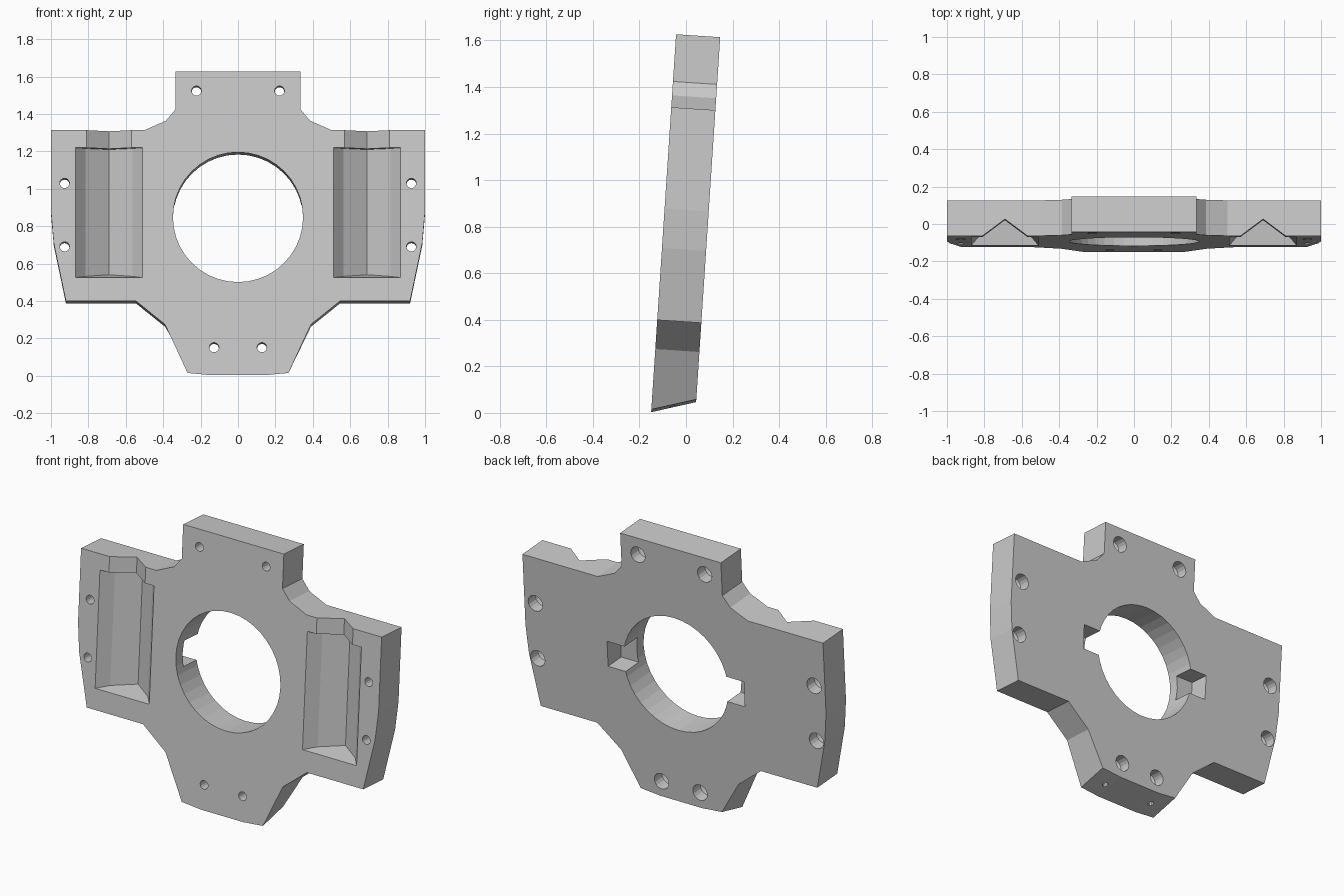
import bpy, bmesh, math
from mathutils import Matrix

if "Cube" in bpy.data.objects:
    bpy.data.objects.remove(bpy.data.objects["Cube"], do_unlink=True)

THICK = 0.19
TILT = math.atan(0.066)
HOLE_Z = 0.85

grey = bpy.data.materials.new("light_grey")
grey.use_nodes = True
colour = (0.6, 0.6, 0.6, 1)
grey.diffuse_color = colour
grey.node_tree.nodes["Principled BSDF"].inputs["Base Color"].default_value = colour


def loft(name, rings):
    """Closed solid through matching rings of 3D points."""
    bm = bmesh.new()
    loops = [[bm.verts.new(p) for p in ring] for ring in rings]
    n = len(loops[0])
    for a, b in zip(loops, loops[1:]):
        for i in range(n):
            j = (i + 1) % n
            bm.faces.new((a[i], a[j], b[j], b[i]))
    bm.faces.new(loops[0])
    bm.faces.new(loops[-1])
    bmesh.ops.recalc_face_normals(bm, faces=bm.faces)
    mesh = bpy.data.meshes.new(name)
    bm.to_mesh(mesh)
    bm.free()
    mesh.materials.append(grey)
    obj = bpy.data.objects.new(name, mesh)
    bpy.context.scene.collection.objects.link(obj)
    return obj


def turned(name, x, z, steps, sides):
    """Round cutter along the depth axis; steps are (depth, radius)."""
    angles = [2 * math.pi * i / sides for i in range(sides)]
    return loft(name, [[(x + r * math.cos(a), y, z + r * math.sin(a)) for a in angles]
                       for y, r in steps])


def cut(cutter):
    """Subtract a cutter from the plate, then discard it."""
    mod = plate.modifiers.new("cut", "BOOLEAN")
    mod.operation = "DIFFERENCE"
    mod.solver = "EXACT"
    mod.object = cutter
    bpy.context.view_layer.update()
    dg = bpy.context.evaluated_depsgraph_get()
    mesh = bpy.data.meshes.new_from_object(plate.evaluated_get(dg))
    plate.modifiers.clear()
    plate.data = mesh
    bpy.data.objects.remove(cutter, do_unlink=True)


# Plate outline, half of it, from bottom to top; the bottom edge is bevelled at the back
bottom = [(0.14, 0.003), (0.27, 0.015)]
sides = [(0.39, 0.275), (0.545, 0.40), (0.92, 0.40), (0.985, 0.71), (1.0, 0.88),
         (1.0, 1.316), (0.50, 1.316), (0.385, 1.367), (0.335, 1.427), (0.335, 1.63)]


def outline(y, lift):
    half = [(x, z + lift) for x, z in bottom] + sides
    full = half + [(-x, z) for x, z in reversed(half)]
    return [(x, y, z) for x, z in full]


plate = loft("mounting_plate", [outline(0, 0), outline(THICK, 0.056)])

# Central bore
cut(turned("bore_cutter", 0, HOLE_Z, [(-0.1, 0.348), (THICK + 0.1, 0.348)], 40))

# Stepped groove: wide pocket below and narrow V slot through the top edge
pocket = [(-0.195, -0.02), (-0.18, 0), (-0.125, 0.065), (0, 0.15),
          (0.125, 0.065), (0.18, 0), (0.195, -0.02)]
slot = [(-0.147, -0.02), (0, 0.09), (0.147, -0.02)]

for s in (-1, 1):
    cx = 0.69 * s
    cut(loft("pocket_cutter", [[(cx + x, d, 0.526 + 0.17 * d) for x, d in pocket],
                               [(cx + x, d, 1.222) for x, d in pocket]]))
    cut(loft("slot_cutter", [[(cx + x, d, z) for x, d in slot] for z in (1.15, 1.4)]))

    # Key notch beside the bore, open at the back
    rect = [(0.30, -0.077), (0.455, -0.077), (0.455, 0.077), (0.30, 0.077)]
    cut(loft("notch_cutter", [[(s * x, y, HOLE_Z + z) for x, z in rect]
                              for y in (0.065, THICK + 0.1)]))

    # Counterbored bolt holes
    for x, z in ((0.222, 1.527), (0.927, 1.032), (0.927, 0.692), (0.128, 0.152)):
        cut(turned("bolt_cutter", s * x, z, [(-0.1, 0.026), (0.11, 0.026),
                                             (0.12, 0.048), (THICK + 0.1, 0.048)], 16))

    # Small blind holes in the bottom edge
    angles = [math.pi * i / 5 for i in range(10)]
    cut(loft("pin_cutter", [[(s * 0.17 + 0.017 * math.cos(a), 0.095 + 0.017 * math.sin(a), z)
                             for a in angles] for z in (-0.1, 0.10)]))

# Lean the plate slightly backwards
plate.data.transform(Matrix.Translation((0, -0.15, 0)) @ Matrix.Rotation(-TILT, 4, "X"))
plate.data.update()
